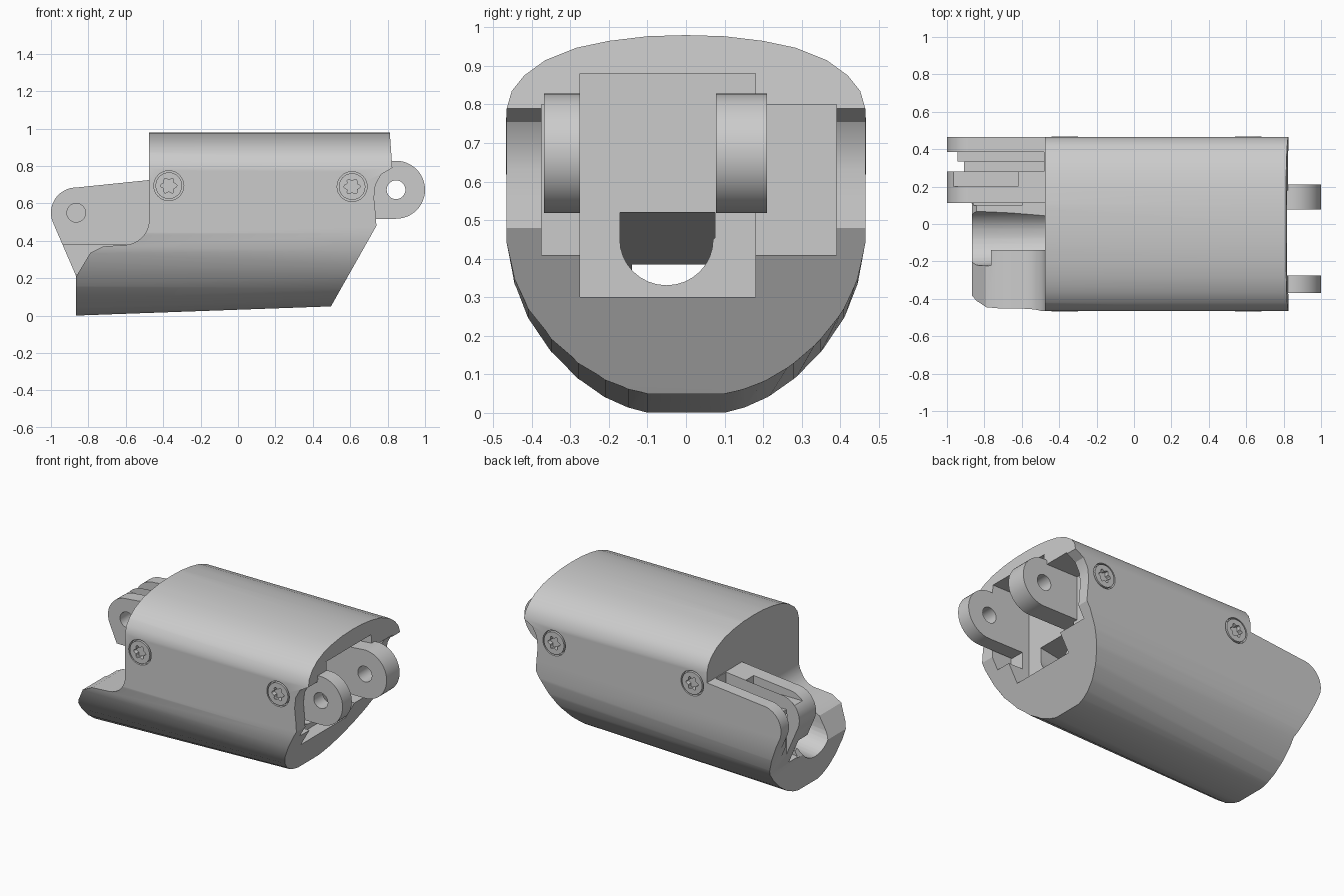
import bpy, bmesh, math
from math import cos, sin, radians

cube = bpy.data.objects.get("Cube")
if cube:
    bpy.data.objects.remove(cube, do_unlink=True)

grey = bpy.data.materials.new("plain grey")
grey.use_nodes = True
COLOUR = (0.6, 0.6, 0.6, 1)
grey.diffuse_color = COLOUR
grey.node_tree.nodes["Principled BSDF"].inputs["Base Color"].default_value = COLOUR


def loft(name, ring_a, ring_b):
    """Closed solid between two matching rings of 3D points."""
    bm = bmesh.new()
    a = [bm.verts.new(p) for p in ring_a]
    b = [bm.verts.new(p) for p in ring_b]
    bm.faces.new(a)
    bm.faces.new(b)
    for i in range(len(a)):
        j = (i + 1) % len(a)
        bm.faces.new((a[i], a[j], b[j], b[i]))
    bmesh.ops.recalc_face_normals(bm, faces=bm.faces)
    mesh = bpy.data.meshes.new(name)
    bm.to_mesh(mesh)
    bm.free()
    mesh.materials.append(grey)
    obj = bpy.data.objects.new(name, mesh)
    bpy.context.collection.objects.link(obj)
    return obj


def plate(name, outline, y0, y1):
    """Side outline (x, z) given thickness along y."""
    return loft(name, [(x, y0, z) for x, z in outline], [(x, y1, z) for x, z in outline])


def box(name, x, y, z):
    return plate(name, [(x[0], z[0]), (x[1], z[0]), (x[1], z[1]), (x[0], z[1])], *y)


def arc(cx, cz, r, start, end, n=24):
    steps = [radians(start + (end - start) * i / n) for i in range(n + 1)]
    return [(cx + r * cos(t), cz + r * sin(t)) for t in steps]


def circle(cx, cz, r, n=32):
    return arc(cx, cz, r, 0, 360, n)[:-1]


def combine(target, tool, operation="DIFFERENCE"):
    mod = target.modifiers.new("cut", "BOOLEAN")
    mod.operation = operation
    mod.solver = "EXACT"
    mod.object = tool
    bpy.context.view_layer.objects.active = target
    bpy.ops.object.modifier_apply(modifier=mod.name)
    bpy.data.objects.remove(tool, do_unlink=True)


def smooth(obj):
    bpy.ops.object.select_all(action="DESELECT")
    obj.select_set(True)
    bpy.context.view_layer.objects.active = obj
    bpy.ops.object.shade_smooth_by_angle(angle=radians(30))


# Shell cross-section: domed top, straight sides, tapering underside
UPPER = [(0.465, 0.79), (0.452, 0.835), (0.42, 0.875), (0.365, 0.915),
         (0.285, 0.947), (0.2, 0.965), (0.1, 0.977)]
LOWER = [(0.1, 0), (0.15, 0.03), (0.21, 0.09), (0.28, 0.2), (0.35, 0.36),
         (0.41, 0.56), (0.445, 0.76), (0.465, 1)]


def section(x):
    low = 0.036 * (x + 0.88)
    half = [(y, low + (0.44 - low) * t) for y, t in LOWER] + UPPER
    ring = half + [(0, 0.98)] + [(-y, z) for y, z in reversed(half)]
    return [(x, y, z) for y, z in ring]


PIVOT = (-0.865, 0.55)
HINGE = (0.845, 0.673)
body = loft("body_shell", section(-1.1), section(1.1))
side = [(-0.865, -0.1), (0.41, -0.1), (0.5, 0.055), (0.74, 0.48), (0.735, 0.55),
        (0.727, 0.63), (0.735, 0.7), (0.765, 0.755), (0.825, 0.79),
        (0.803, 1.1), (-0.475, 1.1), (-0.475, 0.725)]
side += arc(*PIVOT, 0.135, 90, 200) + [(-0.865, 0.21)]
combine(body, plate("side_outline", side, -1, 1), "INTERSECT")

# Low open step beside the arm, with a curved heel
step = [(-1.2, -0.2), (-0.865, -0.2), (-0.865, 0.21), (-0.79, 0.335), (-0.72, 0.37)]
step += arc(-0.61, 0.513, 0.135, 270, 360, 12)
step += [(-0.475, 1.2), (-1.2, 1.2)]
combine(body, plate("step_cutter", step, -1, 0.11))

# Recess around the hinge lugs
combine(body, box("wide_recess", (0.6, 1.2), (-0.375, 0.39), (0.41, 0.8)))
combine(body, box("deep_recess", (0.55, 1.2), (-0.275, 0.18), (0.3, 0.88)))

# Tunnel running lengthwise, falling towards the arm end
tunnel_in = [(0.7, -0.048 + y, z) for y, z in arc(0, 0.468, 0.118, 180, 360, 16)]
tunnel_in += [(0.7, 0.07, 0.54), (0.7, -0.166, 0.54)]
tunnel_out = [(-1.2, -0.02 + 1.3 * y, z - 0.24) for _, y, z in tunnel_in[:-2]]
tunnel_out += [(-1.2, 0.13, 0.29), (-1.2, -0.24, 0.29)]
combine(body, loft("tunnel_cutter", tunnel_in, tunnel_out))
combine(body, box("open_channel", (-1.2, -0.475), (-0.14, 0.111), (0.25, 1.1)))
combine(body, box("under_arm_pocket", (-1.2, -0.6), (0.1, 0.2), (0.22, 0.38)))

# Slots between the arm plates
combine(body, box("arm_slot", (-1.2, -0.48), (0.335, 0.385), (0.5, 1)))
combine(body, box("arm_slot_shallow", (-1.2, -0.48), (0.28, 0.34), (0.6, 1)))
combine(body, box("arm_slot_end", (-1.2, -0.91), (0.28, 0.335), (0.1, 1)))
combine(body, box("arm_slot_end_outer", (-1.2, -0.945), (0.33, 0.385), (0.1, 1)))
combine(body, box("inner_arm_step", (-1.2, -0.62), (0.2, 0.28), (0.64, 1)))
combine(body, plate("pivot_hole", circle(*PIVOT, 0.05), 0, 0.34))

# Screws: two on each side, set in shallow counterbores
for label, s in (("front", -1), ("back", 1)):
    for x, z in ((-0.37, 0.695), (0.61, 0.69)):
        combine(body, plate("counterbore", circle(x, z, 0.08), s * 0.44, s * 0.6))
        head = plate(label + "_screw", circle(x, z, 0.071), s * 0.42, s * 0.467)
        star = []
        for i in range(36):
            t = radians(10 * i)
            r = 0.037 + 0.007 * cos(6 * t)
            star.append((x + r * cos(t), z + r * sin(t)))
        combine(head, plate("star_socket", star, s * 0.44, s * 0.6))
        smooth(head)
smooth(body)

# Hinge lugs
for name, y0, y1 in (("front_lug", -0.368, -0.275), ("back_lug", 0.078, 0.21)):
    outline = arc(*HINGE, 0.155, -90, 90) + [(0.52, 0.8), (0.52, 0.518)]
    lug = plate(name, outline, y0, y1)
    combine(lug, plate("pin_hole", circle(*HINGE, 0.05), -1, 1))
    smooth(lug)
